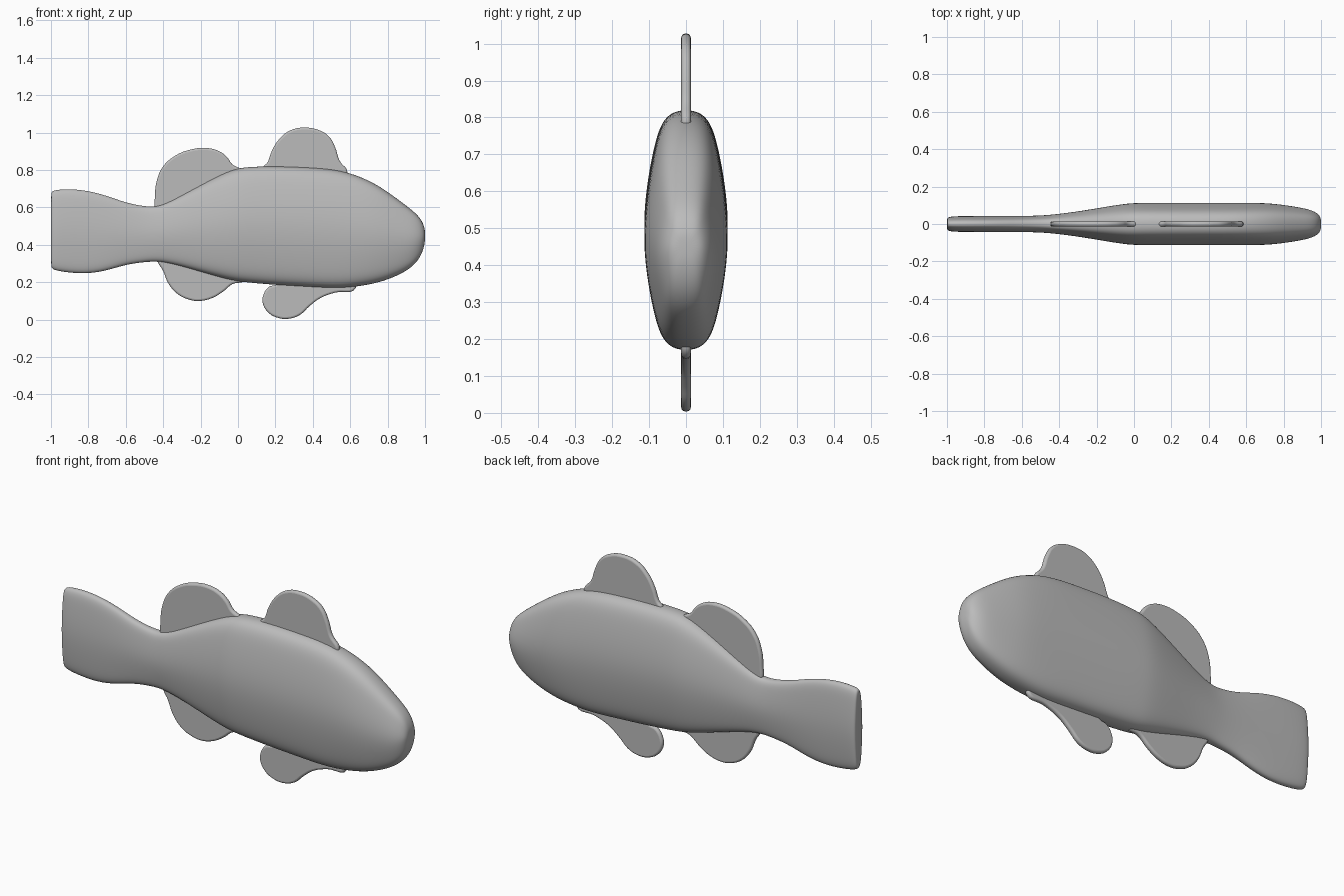
import bpy, bmesh
from math import radians

cube = bpy.data.objects.get("Cube")
if cube:
    bpy.data.objects.remove(cube)

GREY = (0.5, 0.5, 0.5, 1)
mat = bpy.data.materials.new("plain grey")
mat.use_nodes = True
mat.diffuse_color = GREY
mat.node_tree.nodes["Principled BSDF"].inputs["Base Color"].default_value = GREY


def activate(ob):
    bpy.ops.object.select_all(action="DESELECT")
    ob.select_set(True)
    bpy.context.view_layer.objects.active = ob


# Body and tail: one section shape lofted along x
# stations: x, belly height, back height, half width
STATIONS = [
    (-1.0, .29, .67, .026), (-.996, .275, .685, .034), (-.98, .263, .694, .041),
    (-.9, .25, .70, .043), (-.8, .245, .69, .043), (-.7, .262, .663, .043),
    (-.6, .295, .625, .043), (-.5, .308, .605, .045), (-.42, .313, .603, .052),
    (-.3, .285, .665, .067), (-.15, .24, .747, .093), (-.03, .208, .805, .112),
    (.05, .198, .818, .114), (.2, .185, .822, .114), (.38, .175, .815, .114),
    (.55, .165, .803, .114), (.7, .185, .748, .114), (.8, .212, .685, .103),
    (.9, .258, .61, .087), (.95, .30, .57, .074), (.98, .345, .535, .058),
    (.995, .39, .50, .042), (1.0, .425, .475, .022),
]
# quarter section: width and height fractions, from side to back
QUARTER = [(1, 0), (.975, .2), (.9, .42), (.78, .65), (.65, .83), (.48, .94), (.25, .99), (0, 1)]
half = QUARTER + [(-w, h) for w, h in QUARTER[-2::-1]]
SECTION = half + [(-w, -h) for w, h in half[1:-1]]

bm = bmesh.new()
rings = []
for x, low, high, width in STATIONS:
    mid, tall = (low + high) / 2, (high - low) / 2
    rings.append([bm.verts.new((x, w * width, mid + h * tall)) for w, h in SECTION])
n = len(SECTION)
for a, b in zip(rings, rings[1:]):
    for i in range(n):
        j = (i + 1) % n
        bm.faces.new((a[i], a[j], b[j], b[i]))
bm.faces.new(rings[0])
bm.faces.new(rings[-1])
bmesh.ops.recalc_face_normals(bm, faces=bm.faces)
mesh = bpy.data.meshes.new("body")
bm.to_mesh(mesh)
bm.free()
body = bpy.data.objects.new("body", mesh)
bpy.context.collection.objects.link(body)
mesh.materials.append(mat)
activate(body)
bpy.ops.object.shade_smooth()
body.modifiers.new("smooth", "SUBSURF").levels = 2
body.modifiers["smooth"].render_levels = 2


# Fins: smooth outlines, thickened with a round rim, rooted inside the body
def fin(name, outline, bevel=0.011):
    curve = bpy.data.curves.new(name, "CURVE")
    curve.dimensions = "2D"
    curve.fill_mode = "BOTH"
    curve.resolution_u = 5
    curve.extrude = 0.002
    curve.bevel_depth = bevel
    curve.bevel_resolution = 3
    curve.offset = -bevel
    spline = curve.splines.new("BEZIER")
    spline.bezier_points.add(len(outline) - 1)
    for p, (x, z) in zip(spline.bezier_points, outline):
        p.co = (x, z, 0)
        p.handle_left_type = p.handle_right_type = "AUTO"
    spline.use_cyclic_u = True
    ob = bpy.data.objects.new(name, curve)
    ob.rotation_euler.x = radians(90)
    bpy.context.collection.objects.link(ob)
    activate(ob)
    bpy.ops.object.convert(target="MESH")
    ob = bpy.context.view_layer.objects.active
    ob.data.materials.clear()
    ob.data.materials.append(mat)
    bpy.ops.object.shade_smooth_by_angle(angle=radians(40))


fin("front_back_fin", [
    (.13, .808), (.157, .84), (.18, .90), (.22, .965), (.28, 1.012), (.36, 1.027),
    (.44, 1.01), (.49, .975), (.52, .92), (.543, .85), (.585, .785), (.5, .7), (.2, .7)])
fin("rear_back_fin", [
    (-.44, .585), (-.444, .66), (-.435, .74), (-.40, .82), (-.33, .88), (-.25, .91),
    (-.17, .918), (-.10, .9), (-.06, .87), (-.03, .83), (.02, .795), (-.02, .7),
    (-.2, .62), (-.38, .54)])
fin("rear_belly_fin", [
    (-.43, .325), (-.40, .26), (-.37, .19), (-.32, .135), (-.26, .107), (-.21, .10),
    (-.14, .115), (-.08, .15), (-.03, .19), (.04, .215), (0, .3), (-.2, .35), (-.38, .4)])
fin("front_belly_fin", [
    (.21, .19), (.165, .175), (.135, .13), (.132, .09), (.16, .04), (.21, .011),
    (.27, .005), (.33, .025), (.38, .07), (.44, .115), (.52, .145), (.63, .17),
    (.6, .23), (.4, .26), (.25, .25)])
